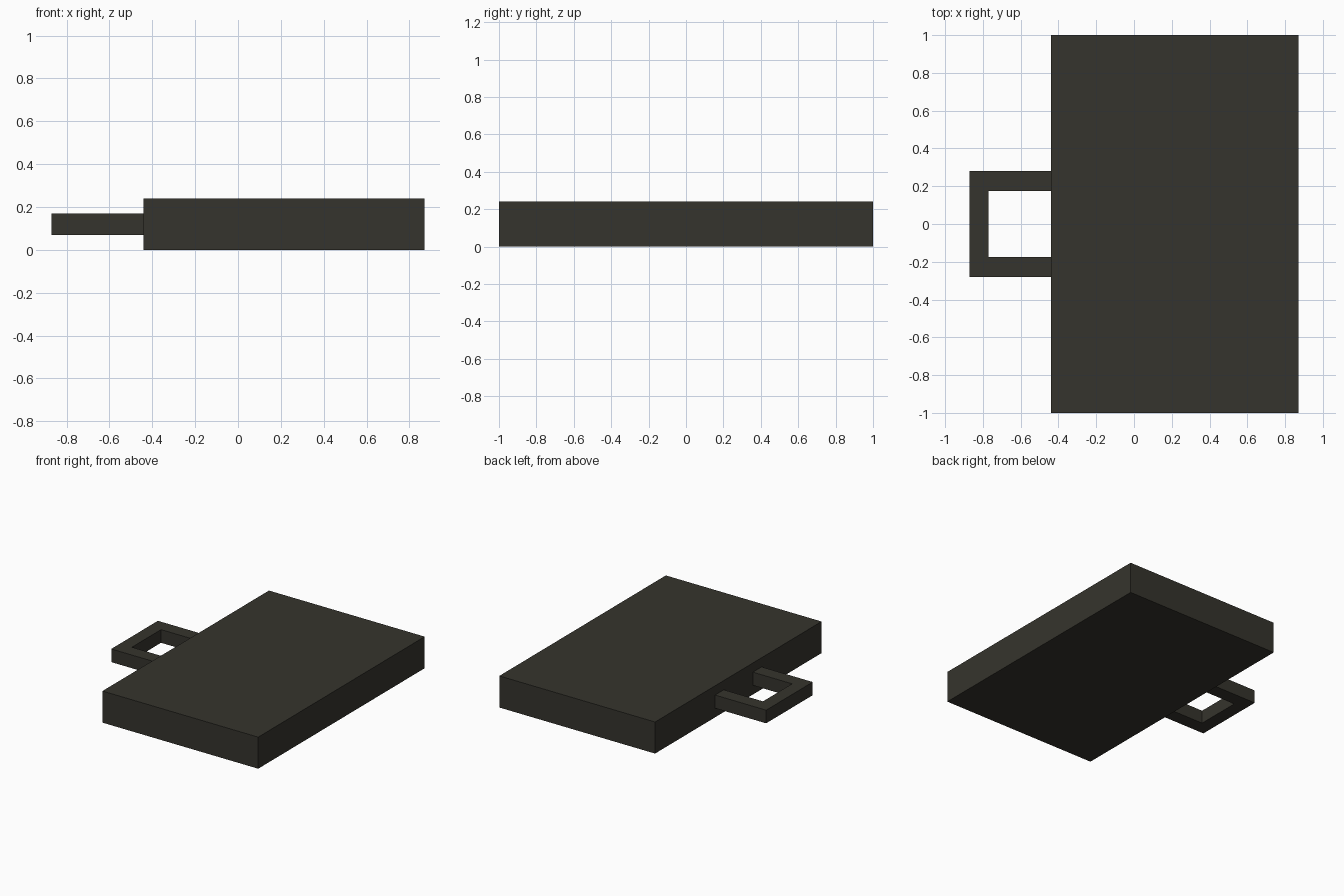
import bpy, bmesh

if "Cube" in bpy.data.objects:
    bpy.data.objects.remove(bpy.data.objects["Cube"])

# one dark olive-grey colour for everything
dark = bpy.data.materials.new("dark_olive_grey")
dark.diffuse_color = (0.036, 0.034, 0.026, 1.0)
dark.use_nodes = True
dark.node_tree.nodes["Principled BSDF"].inputs["Base Color"].default_value = dark.diffuse_color


def extruded(name, outline, z0, z1):
    """Extrude a flat xy outline from z0 to z1."""
    bm = bmesh.new()
    face = bm.faces.new([bm.verts.new((x, y, z0)) for x, y in outline])
    top = bmesh.ops.extrude_face_region(bm, geom=[face])["geom"]
    for v in top:
        if isinstance(v, bmesh.types.BMVert):
            v.co.z = z1
    bmesh.ops.recalc_face_normals(bm, faces=bm.faces)
    mesh = bpy.data.meshes.new(name)
    bm.to_mesh(mesh)
    bm.free()
    mesh.materials.append(dark)
    obj = bpy.data.objects.new(name, mesh)
    bpy.context.collection.objects.link(obj)
    return obj


# flat rectangular slab
extruded("slab", [(-0.44, -1), (0.87, -1), (0.87, 1), (-0.44, 1)], 0, 0.24)

# square U-shaped handle on the left side
half = [(-0.44, 0.175), (-0.77, 0.175)]
outer = [(-0.87, 0.28), (-0.44, 0.28)]
mirror = lambda pts: [(x, -y) for x, y in reversed(pts)]
extruded("handle", half + mirror(half) + mirror(outer) + outer, 0.07, 0.17)
